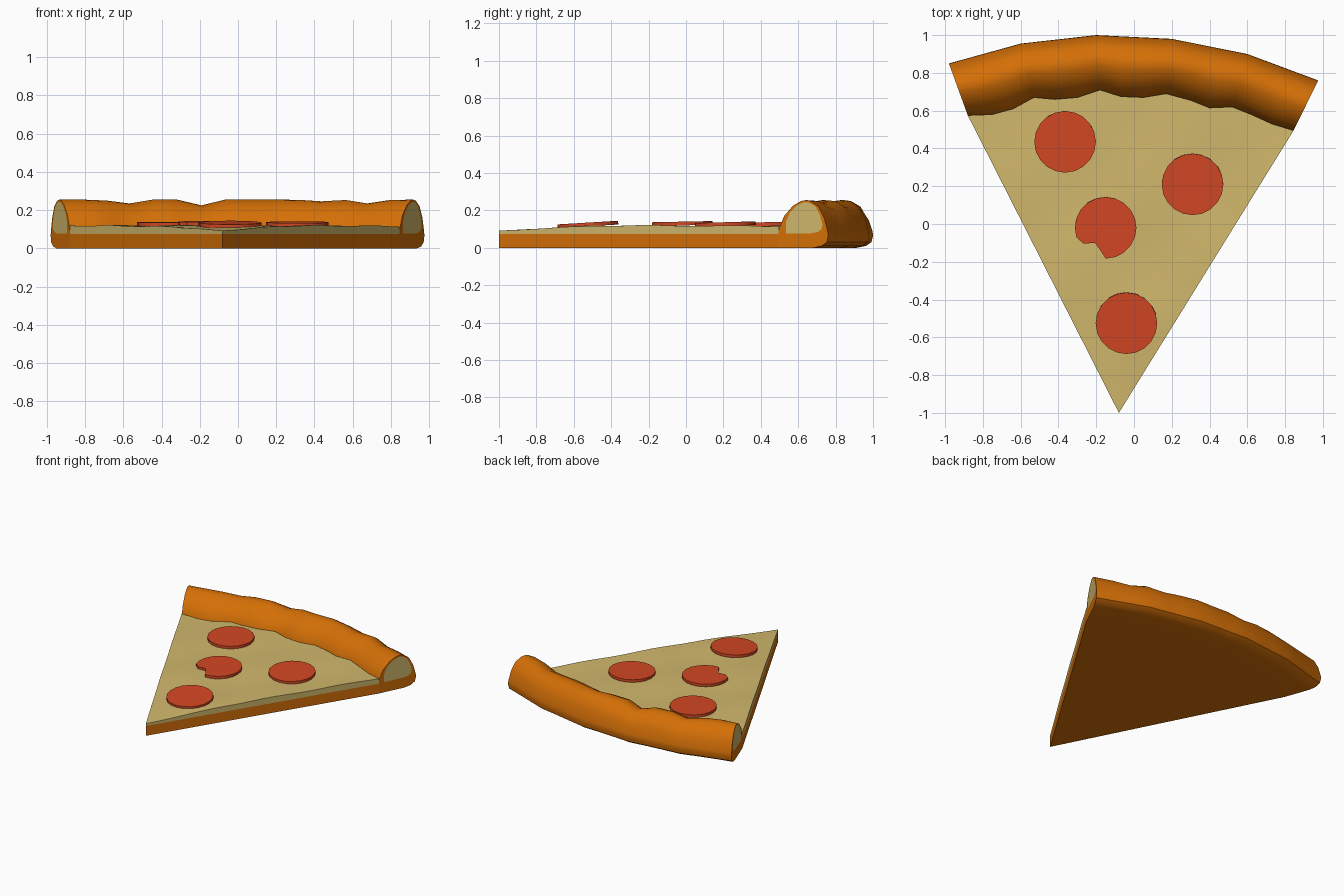
import bpy, bmesh, math
from mathutils import Vector

if "Cube" in bpy.data.objects:
    bpy.data.objects.remove(bpy.data.objects["Cube"])


def material(name, rgb):
    m = bpy.data.materials.new(name)
    m.diffuse_color = (*rgb, 1)
    m.use_nodes = True
    m.node_tree.nodes["Principled BSDF"].inputs["Base Color"].default_value = m.diffuse_color
    return m


CRUST = material("baked crust", (0.66, 0.16, 0.002))
CHEESE = material("cheese cream", (0.64, 0.48, 0.15))
MEAT = material("pepperoni red", (0.65, 0.063, 0.017))


def finish(name, bm, mats, angle=40, up=False):
    bmesh.ops.remove_doubles(bm, verts=bm.verts, dist=1e-4)
    bmesh.ops.recalc_face_normals(bm, faces=bm.faces)
    bm.normal_update()
    if up and sum(f.normal.z * f.calc_area() for f in bm.faces) < 0:
        bmesh.ops.reverse_faces(bm, faces=bm.faces)
    me = bpy.data.meshes.new(name)
    bm.to_mesh(me)
    bm.free()
    ob = bpy.data.objects.new(name, me)
    bpy.context.collection.objects.link(ob)
    for m in mats:
        me.materials.append(m)
    bpy.ops.object.select_all(action='DESELECT')
    ob.select_set(True)
    bpy.context.view_layer.objects.active = ob
    bpy.ops.object.shade_smooth_by_angle(angle=math.radians(angle))
    return ob


def skin(bm, rows, closed=False):
    grid = [[bm.verts.new(p) for p in r] for r in rows]
    for a, b in zip(grid, grid[1:]):
        n = len(a)
        for j in range(n if closed else n - 1):
            k = (j + 1) % n
            bm.faces.new((a[j], a[k], b[k], b[j]))
    return grid


# Plan of the slice: tip, wavy inner crust line, five-sided outer rim
TIP = Vector((-0.08, -1.0))
inner = [Vector(p) for p in (
    (-.88, .575), (-.75, .58), (-.64, .61), (-.53, .67), (-.42, .66), (-.30, .67),
    (-.18, .71), (-.07, .675), (.05, .67), (.17, .69), (.30, .655), (.40, .615),
    (.52, .62), (.62, .58), (.73, .53), (.845, .495))]
rim = [Vector(p) for p in ((-.98, .85), (-.6, .955), (-.2, 1.0), (.2, .98), (.6, .90), (.975, .76))]
outer = [rim[i // 3].lerp(rim[min(i // 3 + 1, 5)], i % 3 / 3) for i in range(16)]
ridge = [.255, .255, .25, .235, .255, .255, .225, .255, .255, .255, .254, .246, .253, .235, .253, .255]

# Crust: rounded section swept along the rim, cream inset on both cut ends
profile = [(0, 0), (0, .095), (.11, .17), (.29, .225), (.45, .25), (.54, .255), (.65, .25),
           (.81, .22), (.92, .16), (.99, .09), (1, .065), (.97, .03), (.87, .01), (.7, 0)]


def section(i, prof):
    pts = []
    for u, z in prof:
        if z > .1:
            z = .1 + (z - .1) * (ridge[i] - .1) / .155
        p = inner[i].lerp(outer[i], u)
        pts.append((p.x, p.y, z))
    return pts


bm = bmesh.new()
grid = skin(bm, [section(i, profile) for i in range(16)], closed=True)
inset = [(.53 + .74 * (u - .52), .078 + .65 * z) for u, z in profile]
for i in (0, 15):
    ring = [bm.verts.new(p) for p in section(i, inset)]
    for j in range(len(ring)):
        k = (j + 1) % len(ring)
        bm.faces.new((grid[i][j], grid[i][k], ring[k], ring[j]))
    bm.faces.new(ring).material_index = 1
finish("crust", bm, [CRUST, CHEESE])

# Dough base
bm = bmesh.new()
face = bm.faces.new([bm.verts.new((p.x, p.y, 0)) for p in [TIP] + inner])
top = bmesh.ops.extrude_face_region(bm, geom=[face])
bmesh.ops.translate(bm, vec=(0, 0, .075),
                    verts=[v for v in top["geom"] if isinstance(v, bmesh.types.BMVert)])
finish("dough_base", bm, [CRUST], 30)


# Cheese: wavy sheet with a short skirt down the cut sides
def height(x, y):
    rise = min(1, (y + 1) / .5)
    return .092 + .024 * rise + .006 * rise * math.sin(9 * x + 1) * math.sin(8 * y)


bm = bmesh.new()
rows = []
for r in range(23):
    line = [TIP.lerp(p, r / 22) for p in inner]
    row = [(p.x, p.y, height(p.x, p.y)) for p in line]
    rows.append([(line[0].x, line[0].y, .075)] + row + [(line[-1].x, line[-1].y, .075)])
skin(bm, rows)
finish("cheese", bm, [CHEESE], up=True)

# Pepperoni slices: thin discs, slightly tilted, one with a bite-shaped notch
bite = {216: .88, 234: .6, 252: .7}
for n, (x, y, z, tilt) in enumerate(((-.365, .435, .127, .01), (.31, .21, .127, .03),
                                     (-.15, -.02, .130, .02), (-.04, -.525, .125, .06))):
    bm = bmesh.new()
    bmesh.ops.create_cone(bm, cap_ends=True, segments=20, radius1=.163, radius2=.163, depth=.02)
    if n == 2:
        for v in bm.verts:
            f = bite.get(round(math.degrees(math.atan2(v.co.y, v.co.x))) % 360, 1)
            v.co.x *= f
            v.co.y *= f
    ob = finish(f"pepperoni_{n + 1}", bm, [MEAT], 30)
    ob.location = (x, y, z)
    ob.rotation_euler = (tilt, 0, 0)
